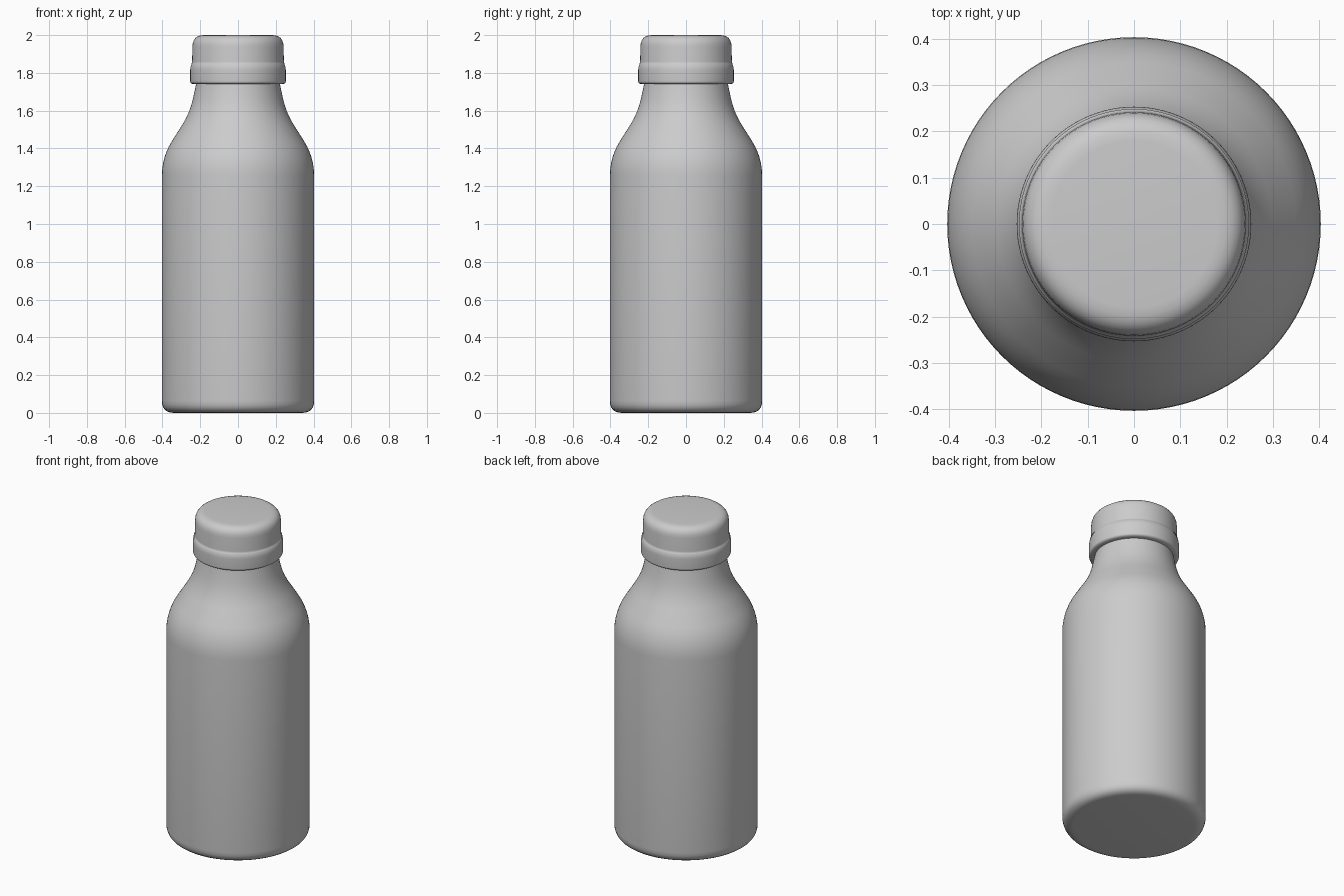
import bpy
import bmesh
import math
from mathutils import Vector

if "Cube" in bpy.data.objects:
    bpy.data.objects.remove(bpy.data.objects["Cube"], do_unlink=True)

SIDES = 96

grey = bpy.data.materials.new("plain grey")
grey.use_nodes = True
grey.diffuse_color = (0.6, 0.6, 0.6, 1)
grey.node_tree.nodes["Principled BSDF"].inputs["Base Color"].default_value = grey.diffuse_color


def round_corners(points, steps=6):
    """Points are (radius, height, fillet); fillets become smooth bends."""
    out = []
    for i, (r, z, fillet) in enumerate(points):
        p = Vector((r, z))
        if not fillet:
            out.append(p)
            continue
        a = p + (Vector(points[i - 1][:2]) - p).normalized() * fillet
        b = p + (Vector(points[i + 1][:2]) - p).normalized() * fillet
        for k in range(steps + 1):
            t = k / steps
            out.append(a * (1 - t) ** 2 + p * 2 * t * (1 - t) + b * t * t)
    return out


def lathe(name, points):
    bm = bmesh.new()
    verts = [bm.verts.new((p.x, 0, p.y)) for p in round_corners(points)]
    edges = [bm.edges.new(pair) for pair in zip(verts, verts[1:])]
    bmesh.ops.spin(bm, geom=verts + edges, cent=(0, 0, 0), axis=(0, 0, 1),
                   angle=math.tau, steps=SIDES, use_merge=True)
    bmesh.ops.remove_doubles(bm, verts=bm.verts, dist=0.0001)
    bmesh.ops.recalc_face_normals(bm, faces=bm.faces)
    mesh = bpy.data.meshes.new(name)
    bm.to_mesh(mesh)
    bm.free()
    mesh.materials.append(grey)
    obj = bpy.data.objects.new(name, mesh)
    bpy.context.collection.objects.link(obj)
    bpy.ops.object.select_all(action="DESELECT")
    obj.select_set(True)
    bpy.context.view_layer.objects.active = obj
    bpy.ops.object.shade_smooth_by_angle(angle=math.radians(40))
    return obj


# Bottle: rounded base, straight wall, sloping shoulder and neck
lathe("bottle_body", [
    (0, 0, 0), (0.403, 0, 0.065), (0.403, 1.355, 0.1),
    (0.254, 1.59, 0.08), (0.222, 1.74, 0), (0.215, 1.8, 0), (0, 1.8, 0)])

# Cap: rounded lid above a bulging band
lathe("screw_cap", [
    (0, 1.74, 0), (0.235, 1.74, 0), (0.253, 1.745, 0.012),
    (0.253, 1.84, 0.025), (0.243, 1.852, 0.008),
    (0.24, 2, 0.06), (0, 2, 0)])
